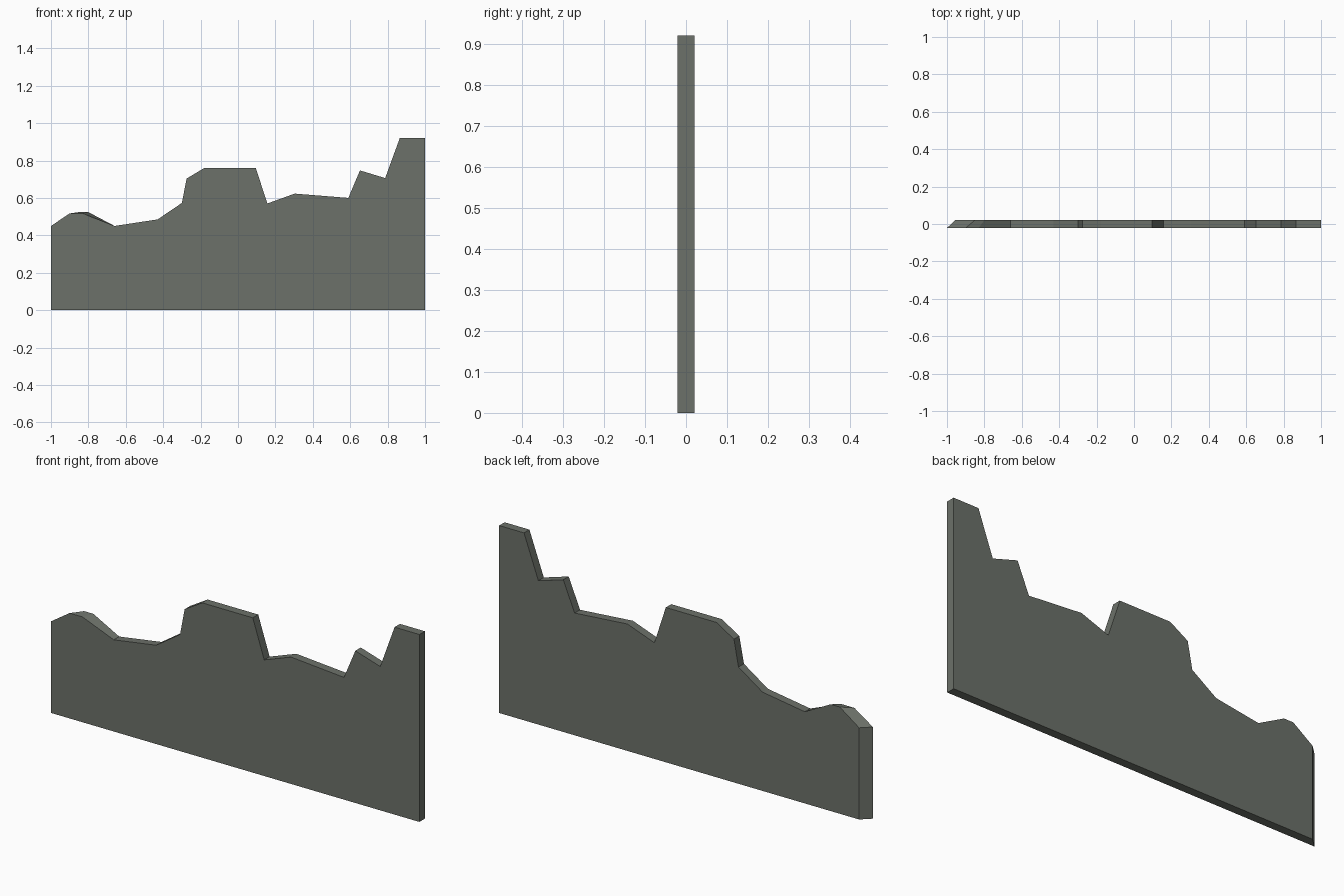
import bpy
import bmesh

if "Cube" in bpy.data.objects:
    bpy.data.objects.remove(bpy.data.objects["Cube"])

HALF = 0.021  # half of the panel thickness

# Skyline shared by both sides, running left to right
shared = [(-0.66, 0.45), (-0.43, 0.485), (-0.30, 0.573), (-0.275, 0.703),
          (-0.18, 0.76), (0.095, 0.76), (0.157, 0.57), (0.303, 0.623),
          (0.59, 0.60), (0.652, 0.747), (0.787, 0.706), (0.865, 0.92),
          (1.0, 0.92), (1.0, 0.0)]

# The left end is chamfered, so front and back differ there
front = [(-1.0, 0.0), (-1.0, 0.45), (-0.90, 0.517), (-0.83, 0.517)] + shared
back = [(-0.955, 0.0), (-0.955, 0.45), (-0.85, 0.524), (-0.80, 0.524)] + shared

# Panel: two outlines joined by an edge strip
bm = bmesh.new()
f = [bm.verts.new((x, -HALF, z)) for x, z in front]
b = [bm.verts.new((x, HALF, z)) for x, z in back]
bm.faces.new(f)
bm.faces.new(b[::-1])
n = len(f)
for i in range(n):
    j = (i + 1) % n
    bm.faces.new((f[i], b[i], b[j], f[j]))
bmesh.ops.recalc_face_normals(bm, faces=bm.faces[:])

mesh = bpy.data.meshes.new("broken_wall_panel")
bm.to_mesh(mesh)
bm.free()

# Flat grey-green stone colour
mat = bpy.data.materials.new("grey_green_stone")
mat.diffuse_color = (0.150, 0.165, 0.142, 1.0)
mat.use_nodes = True
mat.node_tree.nodes["Principled BSDF"].inputs["Base Color"].default_value = mat.diffuse_color
mesh.materials.append(mat)

panel = bpy.data.objects.new("broken_wall_panel", mesh)
bpy.context.collection.objects.link(panel)
